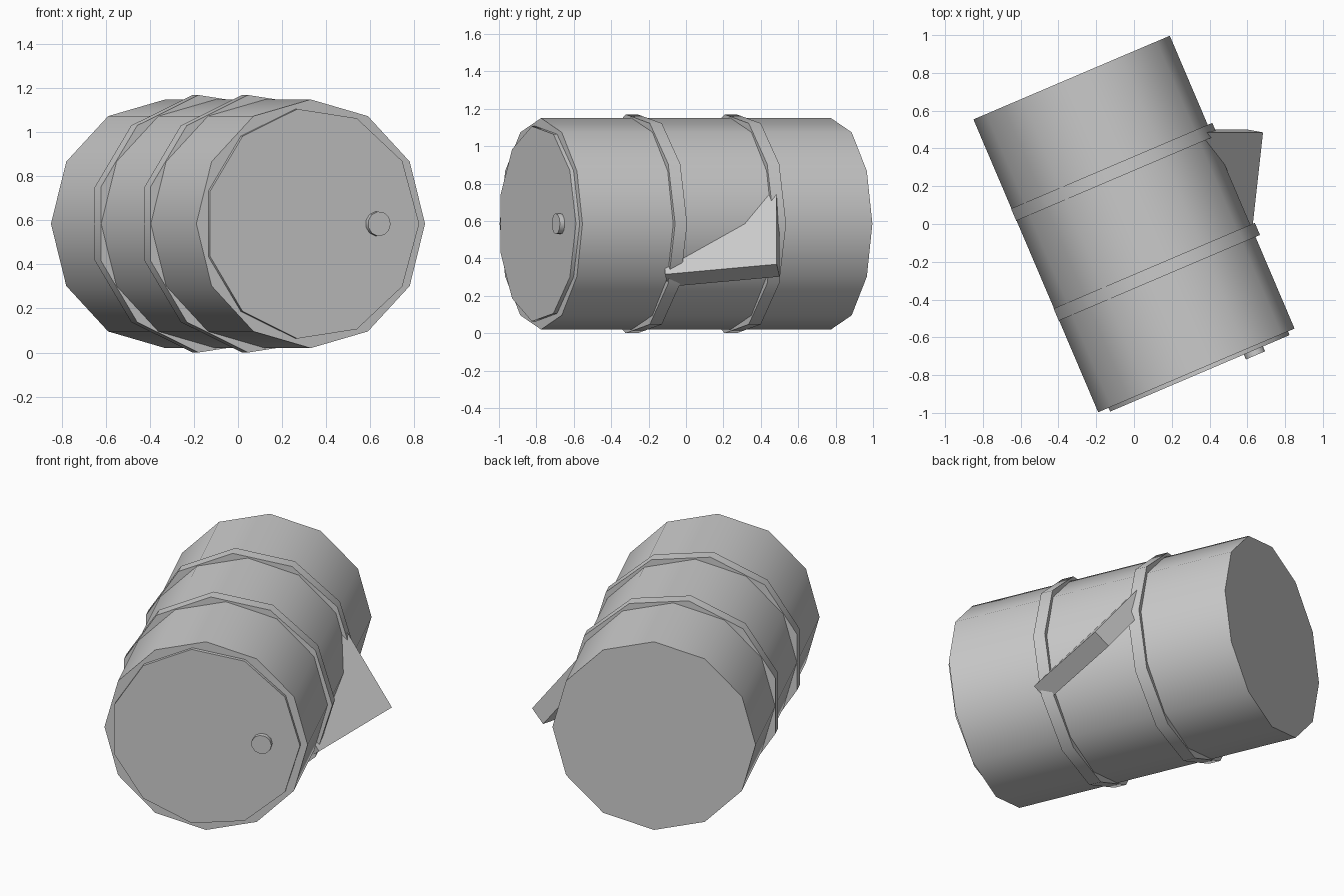
import bpy, bmesh, math
from mathutils import Vector, Matrix

if "Cube" in bpy.data.objects:
    bpy.data.objects.remove(bpy.data.objects["Cube"])

gray = bpy.data.materials.new("steel gray")
gray.diffuse_color = (0.6, 0.6, 0.6, 1)
gray.use_nodes = True
gray.node_tree.nodes["Principled BSDF"].inputs["Base Color"].default_value = gray.diffuse_color

# Lying barrel frame: across, up, and along the axis towards the front
along = Vector((0.392, -0.92, 0)).normalized()
up = Vector((0, 0, 1))
across = up.cross(along)
centre = Vector((0, 0, 0.585))


def finish(name, bm, smooth_angle=0):
    bmesh.ops.recalc_face_normals(bm, faces=bm.faces[:])
    mesh = bpy.data.meshes.new(name)
    bm.to_mesh(mesh)
    bm.free()
    mesh.materials.append(gray)
    ob = bpy.data.objects.new(name, mesh)
    bpy.context.collection.objects.link(ob)
    if smooth_angle:
        bpy.ops.object.select_all(action='DESELECT')
        bpy.context.view_layer.objects.active = ob
        ob.select_set(True)
        bpy.ops.object.shade_smooth_by_angle(angle=math.radians(smooth_angle))
    return ob


def drum(name, sides, radius, t0, t1, offset=0.0):
    """Capped prism along the barrel axis, with a corner pointing across."""
    bm = bmesh.new()
    loops = []
    for t in (t0, t1):
        loop = []
        for i in range(sides):
            a = 2 * math.pi * i / sides
            loop.append(bm.verts.new(centre + along * t
                                     + across * (offset + radius * math.cos(a))
                                     + up * (radius * math.sin(a))))
        bm.faces.new(loop)
        loops.append(loop)
    for i in range(sides):
        j = (i + 1) % sides
        bm.faces.new((loops[0][i], loops[0][j], loops[1][j], loops[1][i]))
    return finish(name, bm, 40)


# Barrel, its two hoops, front lid and bung
drum("barrel_body", 12, 0.565, -0.8425, 0.8425)
drum("rear_hoop", 11, 0.591, -0.33, -0.26)
drum("front_hoop", 11, 0.591, 0.245, 0.315)
drum("front_lid", 11, 0.527, 0.80, 0.864)
drum("bung", 11, 0.056, 0.85, 0.892, 0.318)

# Tilted slab sticking out of the right side
corner = Vector((0.683, 0.485, 0.369))
far_end = Vector((0.617, -0.112, 0.315))
length = far_end - corner
e = length.normalized()
w = Vector((-0.62, 0, 0.78))
w = (w - e * w.dot(e)).normalized()
n = w.cross(e)
if n.x > 0:
    n = -n
bm = bmesh.new()
bmesh.ops.create_cube(bm, size=1)
frame = Matrix((length, w * 0.5, n * 0.108)).transposed()
for v in bm.verts:
    v.co = corner + frame @ (v.co + Vector((0.5, 0.5, 0.5)))
finish("side_slab", bm)
